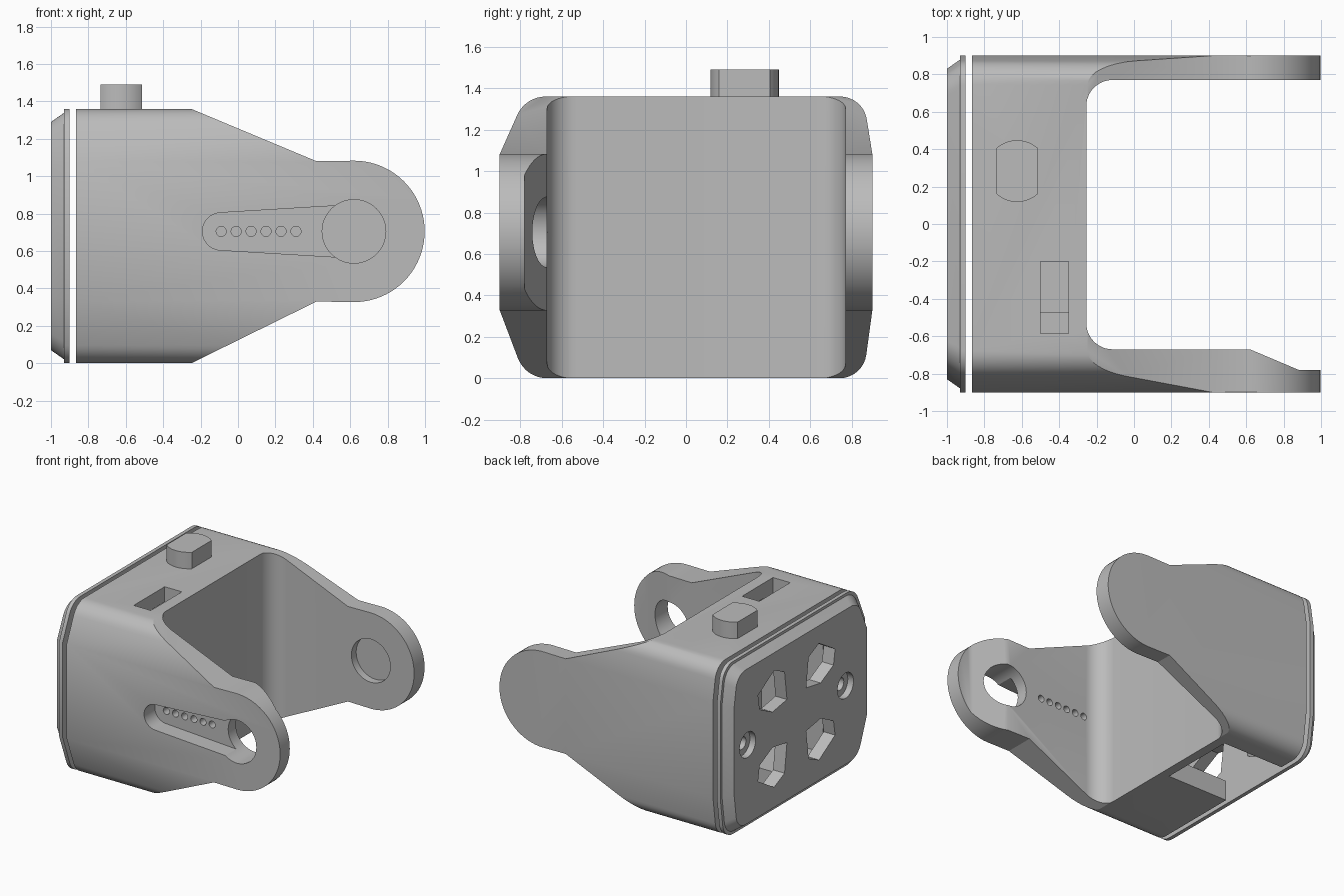
import bpy, bmesh, math
from mathutils import Vector

cube = bpy.data.objects.get("Cube")
if cube:
    bpy.data.objects.remove(cube, do_unlink=True)

grey = bpy.data.materials.new("matte grey")
grey.use_nodes = True
colour = (0.5, 0.5, 0.5, 1)
grey.diffuse_color = colour
grey.node_tree.nodes["Principled BSDF"].inputs["Base Color"].default_value = colour


def rounded(corners, steps=8):
    """Turn (u, v, radius) corners into an outline with filleted corners."""
    out = []
    for i, (u, v, r) in enumerate(corners):
        p = Vector((u, v))
        if r == 0:
            out.append(p)
            continue
        a = (Vector(corners[i - 1][:2]) - p).normalized()
        b = (Vector(corners[(i + 1) % len(corners)][:2]) - p).normalized()
        half = a.angle(b) / 2
        centre = p + (a + b).normalized() * r / math.sin(half)
        start, end = p + a * r / math.tan(half), p + b * r / math.tan(half)
        sweep = (start - centre).angle_signed(end - centre)
        first = math.atan2(*(start - centre).yx)
        for k in range(steps + 1):
            t = first - sweep * k / steps
            out.append(centre + Vector((math.cos(t), math.sin(t))) * r)
    return out


def arc(u, v, r, a0, a1, steps):
    angles = [math.radians(a0 + (a1 - a0) * k / steps) for k in range(steps + 1)]
    return [(u + r * math.cos(t), v + r * math.sin(t)) for t in angles]


def circle(u, v, r, steps=48):
    return arc(u, v, r, 0, 360, steps)[:-1]


def prism(name, outline, axis, lo, hi):
    """Extrude an outline along x (yz outline), y (xz outline) or z (xy outline)."""
    place = {"x": lambda u, v, w: (w, u, v),
             "y": lambda u, v, w: (u, w, v),
             "z": lambda u, v, w: (u, v, w)}[axis]
    bm = bmesh.new()
    ends = [[bm.verts.new(place(u, v, w)) for u, v in outline] for w in (lo, hi)]
    for ring in ends:
        bm.faces.new(ring)
    n = len(outline)
    for i in range(n):
        j = (i + 1) % n
        bm.faces.new((ends[0][i], ends[0][j], ends[1][j], ends[1][i]))
    bmesh.ops.recalc_face_normals(bm, faces=bm.faces)
    mesh = bpy.data.meshes.new(name)
    bm.to_mesh(mesh)
    bm.free()
    mesh.materials.append(grey)
    obj = bpy.data.objects.new(name, mesh)
    bpy.context.collection.objects.link(obj)
    return obj


def box(x0, x1, y0, y1, z0, z1):
    return prism("cutter", [(x0, y0), (x1, y0), (x1, y1), (x0, y1)], "z", z0, z1)


def combine(obj, other, operation="DIFFERENCE"):
    other.hide_render = True
    mod = obj.modifiers.new("cut", "BOOLEAN")
    mod.operation, mod.object, mod.solver = operation, other, "EXACT"
    bpy.context.view_layer.objects.active = obj
    bpy.ops.object.modifier_apply(modifier=mod.name)
    bpy.data.objects.remove(other, do_unlink=True)


def smooth(obj):
    bpy.ops.object.select_all(action="DESELECT")
    obj.select_set(True)
    bpy.context.view_layer.objects.active = obj
    bpy.ops.object.shade_smooth_by_angle(angle=math.radians(25))


MID, PIVOT = 0.705, 0.62
section = rounded([(-0.9, 0.33, 0), (-0.775, 0, 0.15), (0.855, 0, 0.13), (0.9, 0.33, 0),
                   (0.9, 1.08, 0), (0.855, 1.36, 0.13), (-0.775, 1.36, 0.15), (-0.9, 1.08, 0)])

# Fork body: side profile trimmed by the rounded cross-section
profile = [(-0.865, 0), (-0.25, 0), (0.42, 0.33)]
profile += arc(PIVOT, MID, 0.378, -90, 90, 40)
profile += [(0.42, 1.08), (-0.25, 1.36), (-0.865, 1.36)]
body = prism("fork_body", profile, "y", -1, 1)
combine(body, prism("cutter", section, "x", -1.2, 1.2), "INTERSECT")

# Gap between the two arms, with a thinner tip on the front arm
gap = rounded([(-0.255, -0.67, 0.14), (0.62, -0.67, 0), (0.88, -0.78, 0),
               (1.2, -0.78, 0), (1.2, 0.77, 0), (-0.255, 0.77, 0.14)], 12)
combine(body, prism("cutter", gap, "z", -0.2, 1.6))

# Hollow base, open towards the cover and through part of the floor
combine(body, box(-1, -0.33, -0.47, 0.62, 0.16, 1.24))
combine(body, box(-1, -0.33, 0, 0.62, -0.1, 0.3))

# Top slot with a step at its front end
combine(body, box(-0.5, -0.35, -0.47, -0.2, 1.1, 1.5))
combine(body, box(-0.5, -0.35, -0.585, -0.46, 1.2, 1.5))

# Front arm: pivot hole, tapered channel and row of small holes
combine(body, prism("cutter", circle(PIVOT, MID, 0.17), "y", -1, -0.5))
channel = arc(-0.09, MID, 0.1, 93, 267, 20) + [(0.57, 0.565), (0.57, 0.845)]
combine(body, prism("cutter", channel, "y", -1, -0.765))
for i in range(6):
    combine(body, prism("cutter", circle(-0.09 + 0.08 * i, MID, 0.027, 20), "y", -0.9, -0.5))

# Back arm: blind pivot socket on the inside
combine(body, prism("cutter", circle(PIVOT, MID, 0.17), "y", 0.7, 0.83))
smooth(body)

# Locating peg with two flat sides
peg_side = arc(-0.625, 0.283, 0.165, 48, 132, 14)
peg_side += arc(-0.625, 0.283, 0.165, 228, 312, 14)
smooth(prism("top_peg", peg_side, "z", 1.35, 1.49))

# Cover plate with a bevelled outer rim
cover = prism("cover_plate", section, "x", -1, -0.9)
bm = bmesh.new()
bm.from_mesh(cover.data)
mid = Vector((-1, 0, 0.68))
for v in bm.verts:
    if v.co.x < -0.99:
        v.co.y *= 0.83 / 0.9
        v.co.z = mid.z + (v.co.z - mid.z) * 0.61 / 0.68
rim = prism("rim", section, "x", -0.93, -0.9)
bm.to_mesh(cover.data)
bm.free()
combine(cover, rim, "UNION")

# Four lightening holes mirrored about the middle of the cover
hole = [(0.48, 0.34), (0.28, 0.46), (0.15, 0.4), (0.12, 0.17), (0.3, 0.14), (0.46, 0.22)]
for sy in (-1, 1):
    for sz in (-1, 1):
        outline = [(0.05 + sy * u, 0.69 + sz * v) for u, v in hole]
        combine(cover, prism("cutter", outline, "x", -1.1, -0.8))
    # Counterbored screw holes
    y = 0.05 + sy * 0.61
    combine(cover, prism("cutter", circle(y, 0.69, 0.1, 32), "x", -1.1, -0.95))
    combine(cover, prism("cutter", circle(y, 0.69, 0.05, 24), "x", -1.1, -0.8))
smooth(cover)
